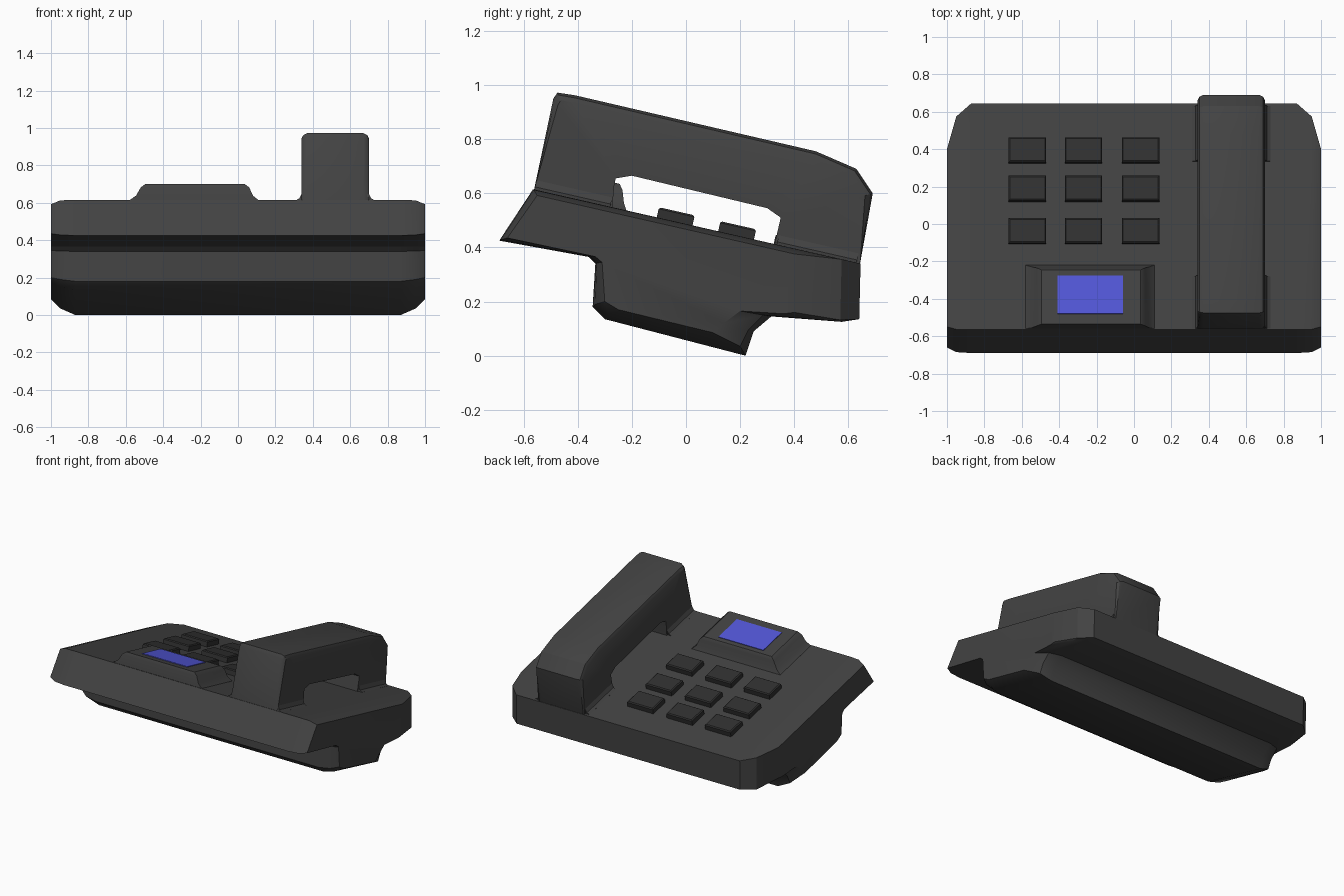
import bpy, bmesh
from mathutils import Vector

if "Cube" in bpy.data.objects:
    bpy.data.objects.remove(bpy.data.objects["Cube"])


def material(name, r, g, b):
    m = bpy.data.materials.new(name)
    m.diffuse_color = (r, g, b, 1)
    m.use_nodes = True
    m.node_tree.nodes["Principled BSDF"].inputs["Base Color"].default_value = m.diffuse_color
    return m


BODY = material("dark_grey", 0.055, 0.055, 0.055)
KEY = material("key_grey", 0.03, 0.03, 0.03)
BLUE = material("screen_blue", 0.085, 0.095, 0.68)


def skin(name, rings, mat):
    """Bridge a list of equal-length rings into a closed solid."""
    bm = bmesh.new()
    rows = [[bm.verts.new(p) for p in ring] for ring in rings]
    n = len(rows[0])
    for a, b in zip(rows, rows[1:]):
        for i in range(n):
            j = (i + 1) % n
            bm.faces.new((a[i], a[j], b[j], b[i]))
    caps = [bm.faces.new(rows[0]), bm.faces.new(rows[-1])]
    bmesh.ops.recalc_face_normals(bm, faces=bm.faces[:])
    bmesh.ops.triangulate(bm, faces=caps)
    mesh = bpy.data.meshes.new(name)
    bm.to_mesh(mesh)
    bm.free()
    mesh.materials.append(mat)
    ob = bpy.data.objects.new(name, mesh)
    bpy.context.collection.objects.link(ob)
    bpy.ops.object.select_all(action='DESELECT')
    bpy.context.view_layer.objects.active = ob
    ob.select_set(True)
    bpy.ops.object.shade_smooth_by_angle(angle=0.5)
    return ob


def across(name, stations, mat):
    """Loft YZ profiles placed at several x positions."""
    return skin(name, [[(x, y, z) for y, z in prof] for x, prof in stations], mat)


def deck(x, y, h):
    """Point at height h above the sloping top deck."""
    return (x, y + 0.22 * h, 0.615 - (y + 0.565) * 0.227 + 0.975 * h)


def on_deck(name, levels, mat):
    """Stack of rectangles (h, x0, x1, y0, y1) standing on the deck."""
    return skin(name, [[deck(x0, y0, h), deck(x1, y0, h), deck(x1, y1, h), deck(x0, y1, h)]
                       for h, x0, x1, y0, y1 in levels], mat)


# Body: sloping slab and stepped foot, rounded off towards the sides
middle = [(-0.69, 0.425), (-0.565, 0.615), (0.645, 0.34), (0.64, 0.135), (0.575, 0.125),
          (0.315, 0.145), (0.25, 0.09), (0.22, 0.0), (-0.30, 0.135), (-0.345, 0.18),
          (-0.335, 0.34), (-0.36, 0.365)]
near = [(-0.685, 0.428), (-0.563, 0.613), (0.575, 0.356), (0.57, 0.132), (0.52, 0.13),
        (0.285, 0.15), (0.23, 0.095), (0.20, 0.035), (-0.285, 0.15), (-0.335, 0.19),
        (-0.33, 0.342), (-0.355, 0.366)]
side = [(-0.66, 0.435), (-0.55, 0.592), (0.40, 0.376), (0.40, 0.16), (0.36, 0.155),
        (0.20, 0.165), (0.14, 0.12), (0.10, 0.085), (-0.25, 0.17), (-0.30, 0.20),
        (-0.31, 0.345), (-0.335, 0.366)]
across("phone_body", [(-1, side), (-0.95, near), (-0.87, middle),
                      (0.87, middle), (0.95, near), (1, side)], BODY)

# Handset: arch profile with softened outer edges
arch = [(-0.55, 0.57), (-0.562, 0.61), (-0.49, 0.95), (-0.475, 0.972), (-0.41, 0.962),
        (0.48, 0.755), (0.63, 0.69), (0.69, 0.60), (0.643, 0.34), (0.625, 0.30),
        (0.32, 0.38), (0.35, 0.51), (0.30, 0.545), (-0.20, 0.665), (-0.26, 0.655),
        (-0.265, 0.63), (-0.275, 0.52)]


def inset(d):
    out = []
    for i, p in enumerate(arch):
        v = Vector(p)
        if 2 <= i <= 7:
            # step towards the spine of the grip
            spine = Vector((max(-0.40, min(0.50, v.x)), 0.70 - 0.23 * v.x))
            v += (spine - v).normalized() * d
        out.append((v.x, v.y))
    return out


across("handset", [(0.34, inset(0.03)), (0.35, inset(0.01)), (0.37, arch),
                   (0.67, arch), (0.69, inset(0.01)), (0.70, inset(0.03))], BODY)

# Flared feet where the handset meets the deck
for name, y0, y1 in (("handset_front_foot", -0.56, -0.28), ("handset_back_foot", 0.335, 0.63)):
    on_deck(name, [(-0.02, 0.31, 0.73, y0, y1), (0, 0.31, 0.73, y0, y1),
                   (0.01, 0.328, 0.712, y0, y1), (0.035, 0.34, 0.70, y0, y1)], BODY)

# Raised display housing and screen
on_deck("display_housing", [(-0.03, -0.58, 0.11, -0.56, -0.22), (0.0, -0.58, 0.11, -0.56, -0.22),
                            (0.025, -0.545, 0.08, -0.56, -0.235),
                            (0.07, -0.52, 0.06, -0.56, -0.25),
                            (0.09, -0.495, 0.035, -0.555, -0.265)], BODY)
on_deck("display_screen", [(0.08, -0.41, -0.06, -0.50, -0.295),
                           (0.094, -0.41, -0.06, -0.50, -0.295)], BLUE)

# Keypad: three by three bevelled keys
for r, y in enumerate((-0.042, 0.185, 0.39)):
    for c, x in enumerate((-0.57, -0.27, 0.035)):
        on_deck(f"key_{r}_{c}", [(-0.02, x - 0.1, x + 0.1, y - 0.066, y + 0.066),
                                 (0.032, x - 0.1, x + 0.1, y - 0.066, y + 0.066),
                                 (0.038, x - 0.093, x + 0.093, y - 0.059, y + 0.059)], KEY)
